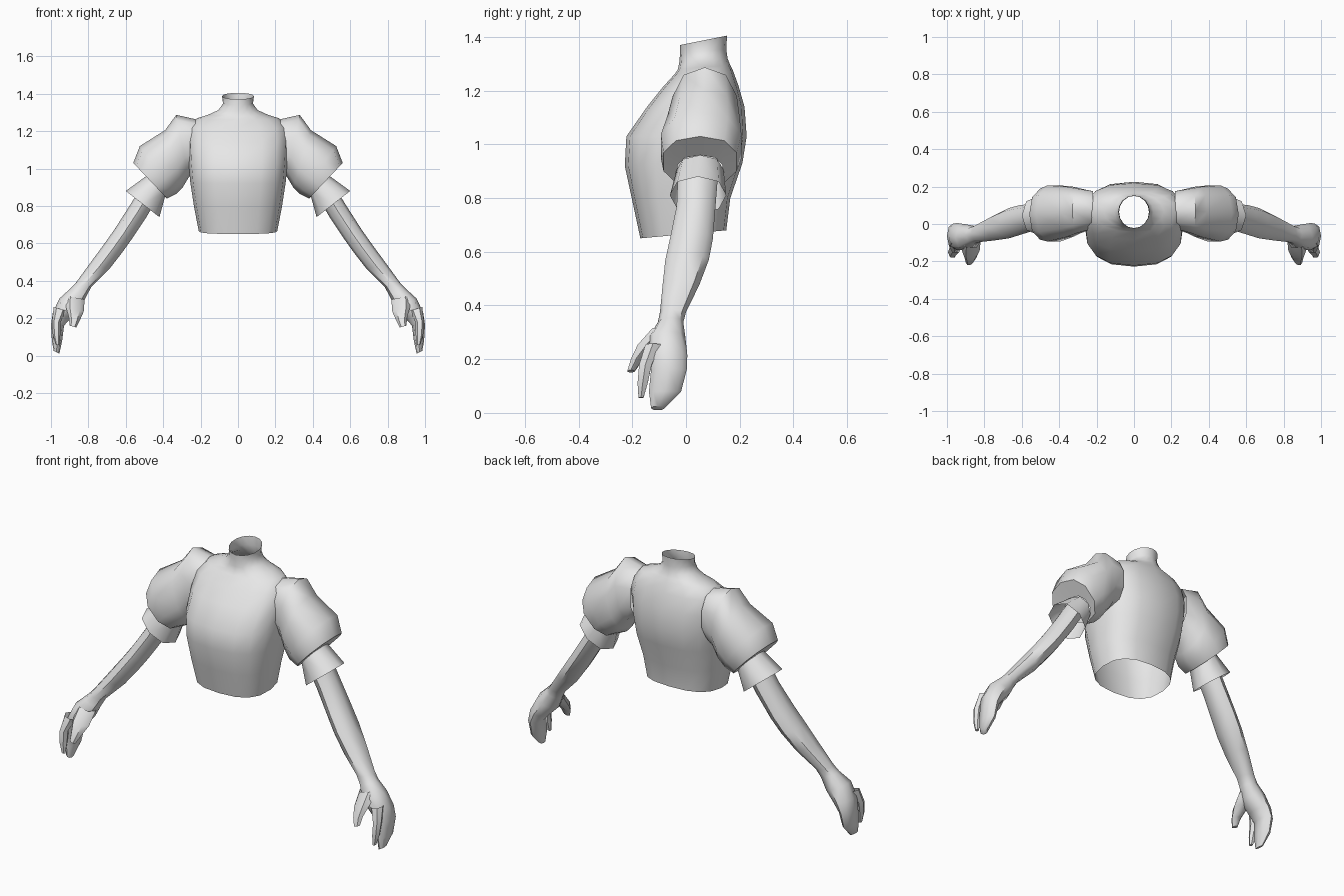
import bpy, bmesh, math
from mathutils import Vector

grey = bpy.data.materials.new("plain grey")
grey.diffuse_color = (0.8, 0.8, 0.8, 1)


def spow(v, e):
    return math.copysign(abs(v) ** e, v)


def ring(a, b, y0, y1, n, power):
    """Rounded ring spanning a to b in the x-z plane and y0 to y1 in depth."""
    a, b = Vector((a[0], 0, a[1])), Vector((b[0], 0, b[1]))
    mid, half = (a + b) / 2, (a - b) / 2
    pts = []
    for i in range(n):
        t = 2 * math.pi * i / n
        p = mid + half * spow(math.cos(t), 2 / power)
        p.y = (y0 + y1) / 2 + (y1 - y0) / 2 * spow(math.sin(t), 2 / power)
        pts.append(p)
    return pts


def loft(name, rings, cap_end=False, mirror=True, angle=50):
    """Skin consecutive rings into a smooth tube."""
    bm = bmesh.new()
    rows = [[bm.verts.new(p) for p in r] for r in rings]
    n = len(rows[0])
    for r, s in zip(rows, rows[1:]):
        for i in range(n):
            j = (i + 1) % n
            bm.faces.new((r[i], r[j], s[j], s[i]))
    if cap_end:
        bm.faces.new(rows[-1])
    bmesh.ops.recalc_face_normals(bm, faces=bm.faces)
    me = bpy.data.meshes.new(name)
    bm.to_mesh(me)
    bm.free()
    me.materials.append(grey)
    ob = bpy.data.objects.new(name, me)
    bpy.context.collection.objects.link(ob)
    bpy.ops.object.select_all(action='DESELECT')
    bpy.context.view_layer.objects.active = ob
    ob.select_set(True)
    bpy.ops.object.shade_smooth_by_angle(angle=math.radians(angle))
    if mirror:
        ob.modifiers.new("Mirror", 'MIRROR').use_mirror_merge = False
    return ob


def limb(name, specs, n=8, power=2.2, **kw):
    return loft(name, [ring(*s, n, power) for s in specs], **kw)


# Bodice and neck: half width, front y, back y, front z, back z, squareness
body = [
    (0.21, -0.17, 0.15, 0.65, 0.68, 2.6),
    (0.235, -0.20, 0.165, 0.79, 0.80, 2.6),
    (0.255, -0.228, 0.21, 0.92, 0.93, 2.6),
    (0.265, -0.222, 0.226, 1.03, 1.03, 2.6),
    (0.27, -0.145, 0.218, 1.14, 1.14, 2.6),
    (0.265, -0.085, 0.195, 1.215, 1.22, 2.4),
    (0.22, -0.042, 0.175, 1.262, 1.275, 2.2),
    (0.16, -0.03, 0.165, 1.28, 1.295, 2.0),
    (0.105, -0.025, 0.155, 1.305, 1.32, 2.0),
    (0.08, -0.022, 0.15, 1.34, 1.355, 2.0),
    (0.085, -0.022, 0.153, 1.37, 1.405, 2.0),
]
rows = []
for w, yf, yb, zf, zb, p in body:
    r = ring((w, 0), (-w, 0), yf, yb, 16, p)
    for v in r:
        v.z = zf + (zb - zf) * (v.y - yf) / (yb - yf)
    rows.append(r)
loft("bodice", rows, mirror=False, angle=60)

# Puffed sleeves: outer point, inner point, front y, back y
cuff_top = ((0.49, 0.96), (0.39, 0.85), -0.035, 0.14)
limb("puff_sleeve", [
    ((0.22, 1.262), (0.22, 0.99), -0.03, 0.18),
    ((0.33, 1.287), (0.265, 0.95), -0.055, 0.195),
    ((0.39, 1.205), (0.295, 0.90), -0.075, 0.205),
    ((0.525, 1.12), (0.33, 0.865), -0.10, 0.213),
    ((0.56, 1.03), (0.38, 0.84), -0.09, 0.195),
    cuff_top], n=10, power=2.3)

# Flared cuffs
limb("sleeve_cuff", [cuff_top, ((0.60, 0.88), (0.42, 0.74), -0.06, 0.15)])

# Arms with the palm and joined fingers
limb("arm_and_hand", [
    ((0.50, 0.93), (0.42, 0.86), -0.03, 0.12),
    ((0.58, 0.80), (0.49, 0.74), -0.035, 0.11),
    ((0.66, 0.675), (0.57, 0.62), -0.06, 0.10),
    ((0.72, 0.59), (0.62, 0.55), -0.077, 0.085),
    ((0.79, 0.495), (0.69, 0.46), -0.087, 0.05),
    ((0.87, 0.385), (0.785, 0.365), -0.097, 0.0),
    ((0.90, 0.355), (0.81, 0.32), -0.105, -0.01),
    ((0.955, 0.305), (0.84, 0.255), -0.14, -0.002),
    ((0.99, 0.23), (0.895, 0.20), -0.14, 0.005),
    ((1.0, 0.165), (0.93, 0.16), -0.13, 0.003),
    ((0.995, 0.08), (0.94, 0.08), -0.138, -0.018),
    ((0.985, 0.025), (0.955, 0.01), -0.13, -0.08),
], cap_end=True)

# Index finger
limb("index_finger", [
    ((0.985, 0.26), (0.92, 0.24), -0.155, -0.09),
    ((0.995, 0.18), (0.95, 0.175), -0.178, -0.125),
    ((0.99, 0.11), (0.95, 0.11), -0.183, -0.14),
    ((0.975, 0.058), (0.955, 0.055), -0.178, -0.157),
], n=6, cap_end=True)

# Thumb
limb("thumb", [
    ((0.92, 0.32), (0.82, 0.30), -0.13, -0.05),
    ((0.92, 0.26), (0.825, 0.235), -0.185, -0.10),
    ((0.905, 0.205), (0.845, 0.19), -0.208, -0.16),
    ((0.90, 0.16), (0.865, 0.15), -0.22, -0.19),
], n=6, cap_end=True)
